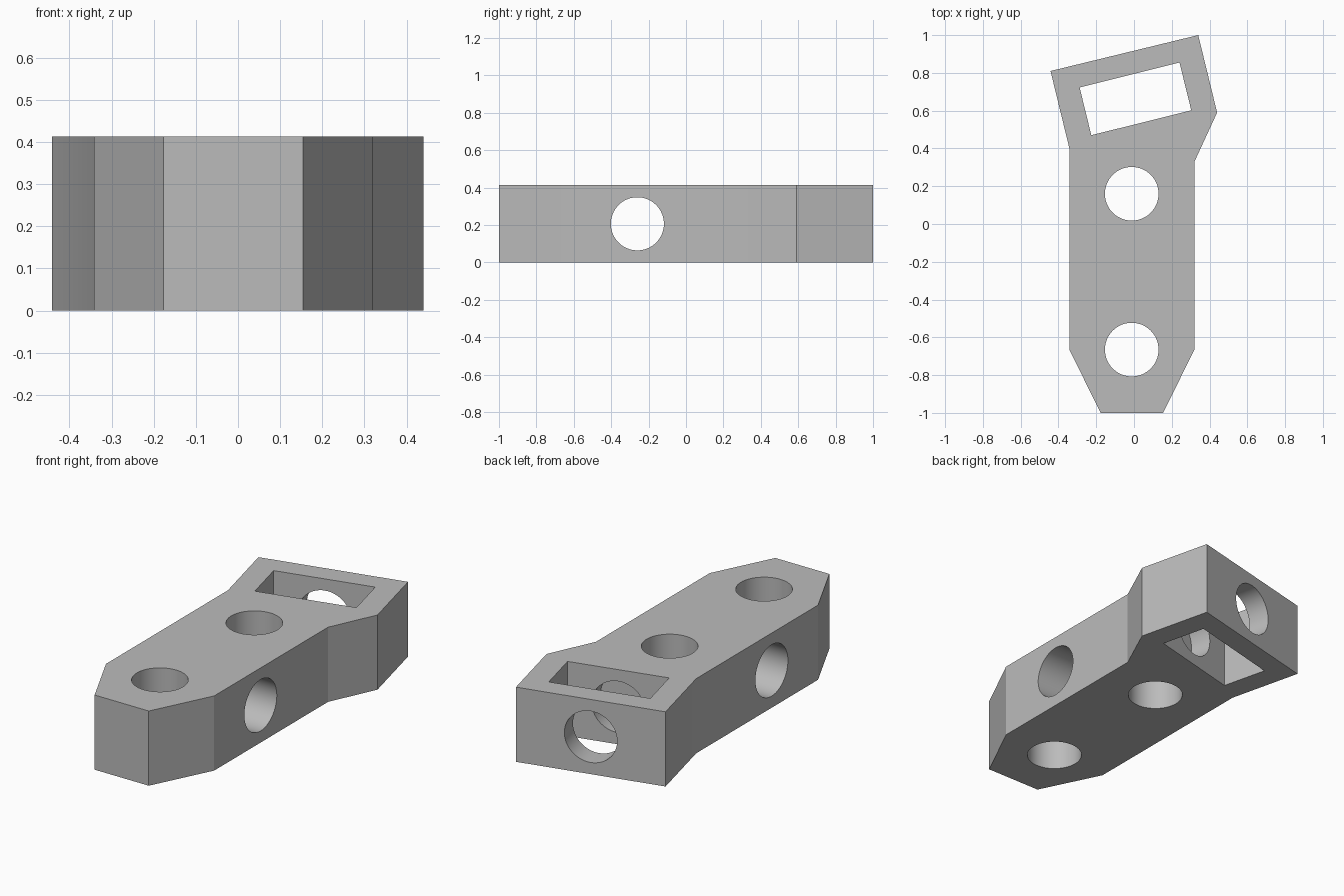
import bpy
import bmesh
from math import radians, atan2
from mathutils import Matrix, Vector

if "Cube" in bpy.data.objects:
    bpy.data.objects.remove(bpy.data.objects["Cube"], do_unlink=True)

HEIGHT = 0.413
MID = HEIGHT / 2
RADIUS = 0.142

grey = bpy.data.materials.new("mid grey")
grey.use_nodes = True
colour = (0.5, 0.5, 0.5, 1)
grey.diffuse_color = colour
grey.node_tree.nodes["Principled BSDF"].inputs["Base Color"].default_value = colour


def finish(name, bm):
    bmesh.ops.recalc_face_normals(bm, faces=bm.faces)
    mesh = bpy.data.meshes.new(name)
    bm.to_mesh(mesh)
    bm.free()
    mesh.materials.append(grey)
    obj = bpy.data.objects.new(name, mesh)
    bpy.context.collection.objects.link(obj)
    return obj


def prism(name, outline, bottom, top):
    bm = bmesh.new()
    face = bm.faces.new([bm.verts.new((x, y, bottom)) for x, y in outline])
    result = bmesh.ops.extrude_face_region(bm, geom=[face])
    verts = [v for v in result["geom"] if isinstance(v, bmesh.types.BMVert)]
    bmesh.ops.translate(bm, verts=verts, vec=(0, 0, top - bottom))
    return finish(name, bm)


def bore(name, start, end):
    start, end = Vector(start), Vector(end)
    axis = end - start
    turn = axis.to_track_quat("Z", "Y").to_matrix().to_4x4()
    bm = bmesh.new()
    bmesh.ops.create_cone(bm, cap_ends=True, segments=64, radius1=RADIUS,
                          radius2=RADIUS, depth=axis.length,
                          matrix=Matrix.Translation((start + end) / 2) @ turn)
    return finish(name, bm)


# Body with a tapered front and a tilted back end
body = prism("link_body", [
    (-0.177, -1), (0.154, -1), (0.32, -0.665), (0.32, 0.33), (0.44, 0.59),
    (0.34, 1), (-0.442, 0.81), (-0.342, 0.40), (-0.342, -0.665)], 0, HEIGHT)

# Rectangular pocket through the tilted end
cutters = [prism("pocket_cutter", [
    (-0.288, 0.723), (0.241, 0.855), (0.303, 0.602), (-0.226, 0.47)],
    -0.1, HEIGHT + 0.1)]

# Two upright bores and one cross bore
for name, y in (("front_bore_cutter", -0.665), ("middle_bore_cutter", 0.16)):
    cutters.append(bore(name, (-0.012, y, -0.1), (-0.012, y, HEIGHT + 0.1)))
cutters.append(bore("cross_bore_cutter", (-0.6, -0.26, MID), (0.6, -0.26, MID)))

# Bore square to the end face, stopping inside the far pocket wall
tilt = atan2(0.19, 0.782)
outward = Matrix.Rotation(tilt, 3, "Z") @ Vector((0, 1, 0))
face_centre = Vector((-0.051, 0.905, MID))
cutters.append(bore("end_bore_cutter", face_centre - outward * 0.5,
                    face_centre + outward * 0.1))

# Cut everything, then shade the bores smooth
bpy.context.view_layer.objects.active = body
for cutter in cutters:
    cut = body.modifiers.new(cutter.name, "BOOLEAN")
    cut.operation = "DIFFERENCE"
    cut.solver = "EXACT"
    cut.object = cutter
    bpy.ops.object.modifier_apply(modifier=cut.name)
    bpy.data.objects.remove(cutter, do_unlink=True)

bpy.ops.object.select_all(action="DESELECT")
body.select_set(True)
bpy.ops.object.shade_smooth_by_angle(angle=radians(20))
